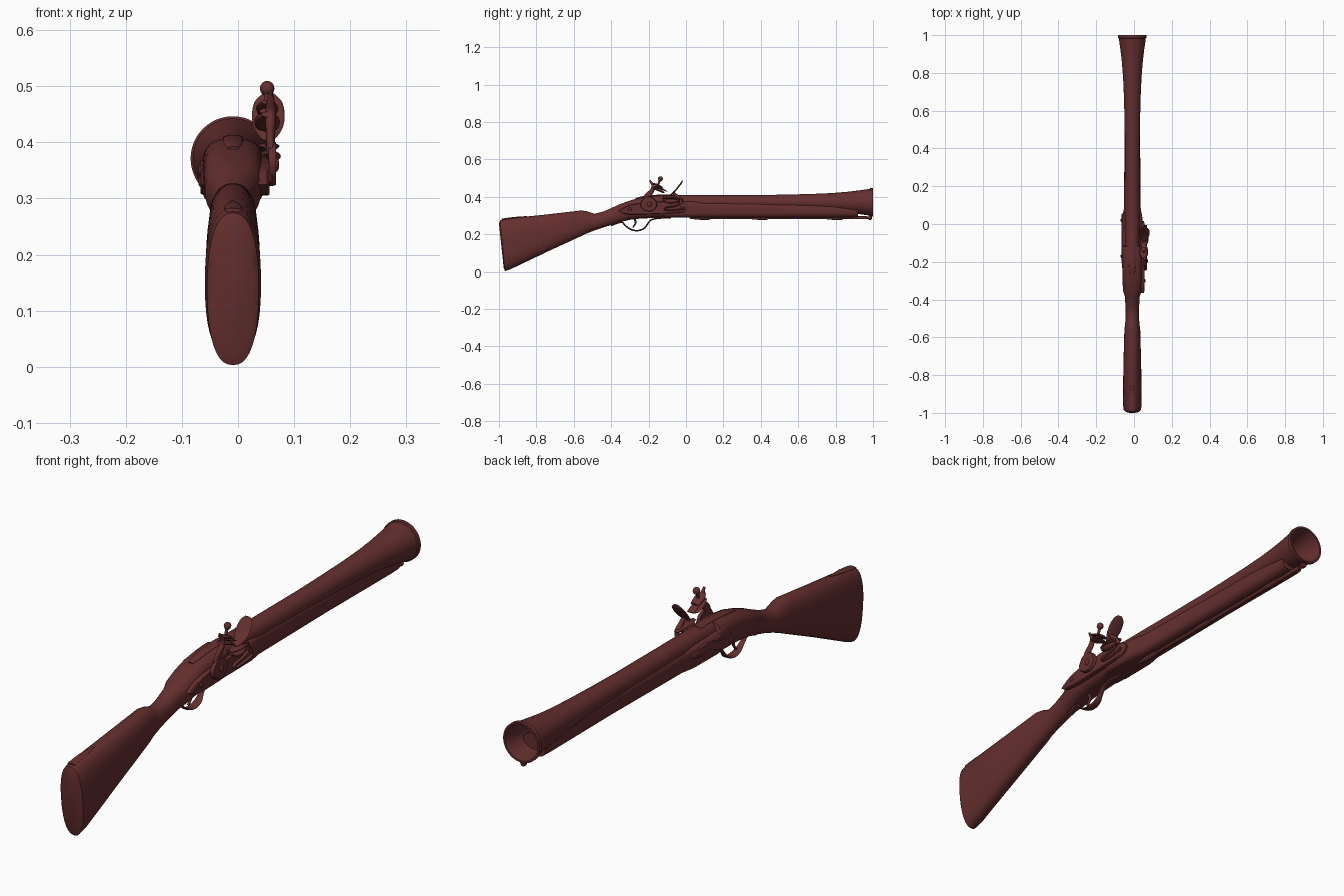
import bpy, bmesh, math
from mathutils import Vector

CX, AX = -0.009, 0.371          # barrel axis x and z
mat = bpy.data.materials.new("dark_red")
mat.diffuse_color = (0.13, 0.028, 0.028, 1)


def finish(name, bm, angle=35):
    bmesh.ops.recalc_face_normals(bm, faces=bm.faces[:])
    me = bpy.data.meshes.new(name)
    bm.to_mesh(me)
    bm.free()
    ob = bpy.data.objects.new(name, me)
    bpy.context.collection.objects.link(ob)
    me.materials.append(mat)
    bpy.ops.object.select_all(action='DESELECT')
    bpy.context.view_layer.objects.active = ob
    ob.select_set(True)
    bpy.ops.object.shade_smooth_by_angle(angle=math.radians(angle))
    return ob


def skin(name, rings, angle=35):
    """Join a list of equal point rings and cap both ends."""
    bm = bmesh.new()
    vs = [[bm.verts.new(p) for p in r] for r in rings]
    n = len(rings[0])
    for a, b in zip(vs, vs[1:]):
        for i in range(n):
            j = (i + 1) % n
            bm.faces.new((a[i], a[j], b[j], b[i]))
    bm.faces.new(vs[0])
    bm.faces.new(vs[-1])
    return finish(name, bm, angle)


def lathe(name, prof, x=CX, z=AX, n=48):
    """Revolve (y, radius) points around an axis parallel to y."""
    ang = [2 * math.pi * i / n for i in range(n)]
    return skin(name, [[(x + r * math.cos(t), y, z + r * math.sin(t)) for t in ang] for y, r in prof])


def resample(rows, steps=4):
    """Catmull-Rom interpolation of rows of numbers."""
    v = [Vector(r) for r in rows]
    v = [v[0] * 2 - v[1]] + v + [v[-1] * 2 - v[-2]]
    out = []
    for a, b, c, d in zip(v, v[1:], v[2:], v[3:]):
        for k in range(steps):
            t = k / steps
            out.append(0.5 * (2 * b + (c - a) * t + (2 * a - 5 * b + 4 * c - d) * t * t
                              + (3 * b - a - 3 * c + d) * t ** 3))
    return out + [v[-2]]


def sweep(name, x, rows, n=16):
    """Sweep an ellipse along (y, z, half width in x, half thickness)."""
    p = resample(rows)
    rings = []
    for i, q in enumerate(p):
        d = p[min(i + 1, len(p) - 1)] - p[max(i - 1, 0)]
        l = math.hypot(d[0], d[1])
        ny, nz = -d[1] / l, d[0] / l
        w, h = max(q[2], .001), max(q[3], .001)
        ring = []
        for k in range(n):
            t = 2 * math.pi * k / n
            ring.append((x + w * math.cos(t), q[0] + ny * h * math.sin(t), q[1] + nz * h * math.sin(t)))
        rings.append(ring)
    return skin(name, rings, 50)


def plate(name, x0, x1, rows, bevel=.004):
    """Smooth closed outline in y, z extruded along x."""
    m = len(rows)
    pts = resample(rows + rows[:1], 3)[:-1]
    cy = sum(r[0] for r in rows) / m
    cz = sum(r[1] for r in rows) / m
    out = x1 - (bevel if x1 > x0 else -bevel)
    ring = lambda x, s: [(x, p[0] + s * (cy - p[0]), p[1] + s * (cz - p[1])) for p in pts]
    return skin(name, [ring(x0, 0), ring(out, 0), ring(x1, .06)])


def ball(name, loc, r, scale=(1, 1, 1)):
    bm = bmesh.new()
    bmesh.ops.create_uvsphere(bm, u_segments=20, v_segments=12, radius=r)
    for v in bm.verts:
        v.co = Vector(loc) + Vector(c * s for c, s in zip(v.co, scale))
    return finish(name, bm, 60)


# Stock: y top, z top, y bottom, z bottom, half width, section squareness
stations = [
    (-1.0, .255, -.975, .022, .038, 2.4), (-.994, .274, -.968, .003, .046, 2.4),
    (-.965, .283, -.935, .014, .050, 2.4), (-.75, .305, -.73, .112, .047, 2.4),
    (-.56, .327, -.56, .190, .042, 2.3), (-.53, .323, -.53, .204, .038, 2.2),
    (-.49, .309, -.49, .220, .035, 2.1), (-.44, .322, -.44, .237, .036, 2.1),
    (-.385, .346, -.385, .253, .039, 2.2), (-.355, .360, -.355, .264, .049, 2.5),
    (-.30, .380, -.30, .277, .052, 2.8), (-.25, .394, -.25, .283, .053, 3),
    (-.17, .405, -.17, .287, .054, 3), (-.12, .407, -.12, .288, .055, 3),
    (-.115, .382, -.115, .288, .055, 4), (.03, .378, .03, .289, .054, 4),
    (.085, .375, .085, .289, .044, 3.5), (.5, .372, .5, .289, .041, 3),
    (.88, .374, .88, .289, .044, 3), (.92, .374, .92, .292, .046, 3)]
rings = []
for yt, zt, yb, zb, hw, e in stations:
    ring = []
    for k in range(40):
        c, s = math.cos(math.pi * k / 20), math.sin(math.pi * k / 20)
        t = .5 + .5 * math.copysign(abs(s) ** (2 / e), s)
        ring.append((CX + hw * math.copysign(abs(c) ** (2 / e), c), yb + t * (yt - yb), zb + t * (zt - zb)))
    rings.append(ring)
skin("stock", rings, 40)
sweep("butt_plate_tang", CX, [(-.985, .279, .016, .004), (-.92, .288, .014, .004), (-.85, .294, .004, .003)])

# Flared hollow barrel
lathe("barrel", [(-.125, .037), (-.02, .038), (.4, .0385), (.55, .041), (.68, .0445), (.78, .049),
                 (.86, .0555), (.92, .0625), (.965, .069), (.983, .0715), (.985, .0755), (1.0, .0755),
                 (1.0, .068), (.96, .061), (.9, .053), (.8, .042), (.68, .034), (.5, .029), (.3, .028)])
sweep("breech_tang", CX, [(-.27, .389, .010, .004), (-.22, .400, .017, .005), (-.12, .408, .018, .005), (-.05, .406, .018, .005)])

# Ramrod with pipes
lathe("ramrod", [(.02, .004), (.03, .008), (.965, .008), (.967, .006), (.975, .0075), (.98, .011), (.99, .011),
                 (.994, .007)], z=.288, n=20)
for i, y in enumerate((.09, .40, .80)):
    lathe(f"ramrod_pipe_{i}", [(y - .05, .008), (y - .045, .010), (y - .015, .012), (y + .02, .012), (y + .025, .013), (y + .035, .013), (y + .037, .009)], z=.289, n=20)

# Trigger and guard
sweep("trigger_guard", CX, [(-.40, .246, .006, .003), (-.345, .264, .012, .004), (-.325, .246, .010, .004),
                            (-.295, .226, .015, .004), (-.26, .219, .017, .004), (-.225, .230, .015, .004),
                            (-.205, .255, .010, .004), (-.185, .277, .011, .004), (-.14, .286, .012, .004),
                            (-.08, .288, .003, .003)])
sweep("trigger", CX, [(-.275, .285, .005, .006), (-.27, .26, .006, .005), (-.285, .235, .005, .003)])

# Lock plate, opposite side plate and screws
plate("lock_plate", .03, .056, [(-.365, .325), (-.32, .350), (-.25, .366), (-.15, .374), (-.05, .374), (0, .362),
                                (.015, .338), (-.02, .316), (-.15, .309), (-.28, .305), (-.34, .311)])
plate("side_plate", -.055, -.067, [(-.21, .325), (-.18, .352), (-.12, .348), (-.04, .368), (.03, .362), (.055, .345),
                                   (.02, .335), (-.05, .338), (-.11, .312), (-.18, .308)], .003)
for i, (y, z) in enumerate(((-.17, .33), (.02, .35))):
    ball(f"side_screw_{i}", (-.066, y, z), .010, (.5, 1, 1))
for i, (y, z) in enumerate(((-.30, .335), (-.02, .342))):
    ball(f"lock_screw_{i}", (.056, y, z), .009, (.6, 1, 1))

# Cock with jaws, flint and ring screw
LX = .054
plate("cock_body", .054, .068, [(-.245, .365), (-.225, .395), (-.195, .402), (-.165, .385), (-.155, .352),
                                (-.18, .325), (-.215, .325), (-.24, .343)], .005)
ball("cock_screw", (.067, -.195, .36), .013, (.5, 1, 1))
sweep("cock_neck", .058, [(-.215, .375, .008, .020), (-.205, .405, .008, .017), (-.183, .430, .009, .012),
                          (-.175, .455, .009, .009), (-.185, .475, .007, .006), (-.193, .488, .004, .004)])
sweep("lower_jaw", .052, [(-.185, .450, .010, .005), (-.160, .442, .022, .007), (-.125, .426, .020, .005), (-.115, .422, .010, .003)])
sweep("flint", .052, [(-.165, .456, .014, .005), (-.13, .442, .015, .005), (-.10, .428, .014, .002)])
sweep("upper_jaw", .052, [(-.180, .472, .010, .004), (-.155, .463, .020, .006), (-.125, .449, .016, .004)])
sweep("jaw_screw", LX - .002, [(-.160, .435, .005, .005), (-.150, .462, .005, .005), (-.138, .492, .006, .006)])
ball("jaw_screw_head", (LX - .002, -.137, .496), .0135, (.95, 1, 1))

# Frizzen, pan and spring
sweep("frizzen", LX, [(-.018, .487, .010, .003), (-.026, .473, .024, .004), (-.042, .452, .029, .004),
                      (-.060, .430, .027, .004), (-.078, .413, .018, .004), (-.092, .403, .008, .003)], 20)
sweep("frizzen_arm", .056, [(-.065, .420, .008, .006), (-.050, .403, .009, .010), (-.030, .388, .010, .008), (-.025, .365, .008, .008)])
sweep("pan_cover", LX, [(-.125, .392, .008, .004), (-.09, .394, .020, .005), (-.04, .390, .016, .006), (-.015, .384, .006, .004)])
sweep("priming_pan", LX, [(-.12, .382, .008, .004), (-.095, .376, .021, .010), (-.065, .376, .021, .010), (-.04, .382, .010, .005)])
sweep("frizzen_spring", .062, [(-.03, .362, .006, .004), (-.06, .350, .006, .004), (-.10, .344, .006, .004),
                               (-.115, .336, .006, .004), (-.10, .328, .006, .004), (-.05, .330, .006, .004), (-.005, .338, .006, .005)])
